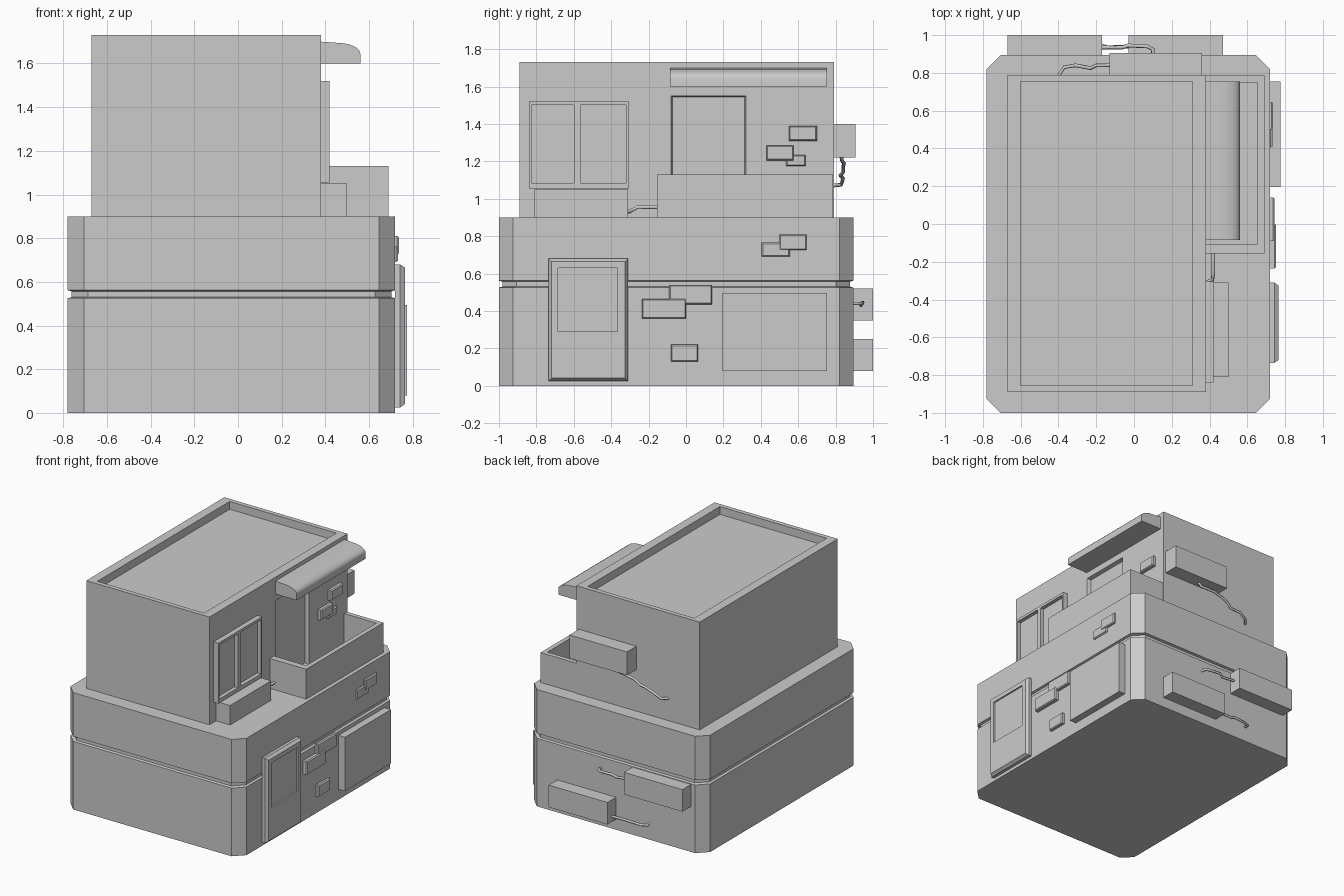
import bpy, bmesh
from math import radians, sin, cos
from mathutils import Vector

if "Cube" in bpy.data.objects:
    bpy.data.objects.remove(bpy.data.objects["Cube"])


def finish(name, bm):
    bmesh.ops.recalc_face_normals(bm, faces=bm.faces[:])
    me = bpy.data.meshes.new(name)
    bm.to_mesh(me)
    bm.free()
    ob = bpy.data.objects.new(name, me)
    bpy.context.collection.objects.link(ob)
    return ob


def box_bm(x, y, z):
    bm = bmesh.new()
    bmesh.ops.create_cube(bm, size=1)
    for v in bm.verts:
        for i, (a, b) in enumerate((x, y, z)):
            v.co[i] = a if v.co[i] < 0 else b
    return bm


def box(name, x, y, z):
    return finish(name, box_bm(x, y, z))


def outer_face(bm, axis):
    bm.normal_update()
    return max((f for f in bm.faces if f.normal[axis] > 0.9),
               key=lambda f: f.calc_area())


def recess(bm, face, rect, depth, taper=0.0005):
    """Inset a face to a rectangle given as {axis: (low, high)} and sink it."""
    bmesh.ops.inset_individual(bm, faces=[face], thickness=0.01)
    c = face.calc_center_median()
    for v in face.verts:
        for i, (a, b) in rect.items():
            v.co[i] = a if v.co[i] < c[i] else b
    bm.normal_update()
    bmesh.ops.inset_individual(bm, faces=[face], thickness=taper, depth=-depth)


def prism(name, outline, start, end):
    """Extrude an outline of 3D points by the vector end - start."""
    bm = bmesh.new()
    f = bm.faces.new([bm.verts.new(Vector(p)) for p in outline])
    r = bmesh.ops.extrude_face_region(bm, geom=[f], use_keep_orig=True)
    d = Vector(end) - Vector(start)
    for v in r["geom"]:
        if isinstance(v, bmesh.types.BMVert):
            v.co += d
    return finish(name, bm)


def bevelled(x, y, z, edge):
    """Box whose +x face is chamfered on all sides."""
    bm = box_bm((x[0], x[1] - edge), y, z)
    bmesh.ops.inset_individual(bm, faces=[outer_face(bm, 0)],
                               thickness=edge, depth=edge)
    return bm


def pipe(name, pts, r=0.01):
    cu = bpy.data.curves.new(name, 'CURVE')
    cu.dimensions = '3D'
    cu.bevel_depth, cu.bevel_resolution, cu.use_fill_caps = r, 1, True
    s = cu.splines.new('POLY')
    s.points.add(len(pts) - 1)
    for p, co in zip(s.points, pts):
        p.co = (*co, 1)
    bpy.context.collection.objects.link(bpy.data.objects.new(name, cu))


# Ground floor: chamfered block lofted through a groove
def ring(inset):
    x0, x1, y0, y1, c = -0.78 + inset, 0.72 - inset, -1 + inset, 0.895 - inset, 0.075
    return [(x0 + c, y0), (x1 - c, y0), (x1, y0 + c), (x1, y1 - c),
            (x1 - c, y1), (x0 + c, y1), (x0, y1 - c), (x0, y0 + c)]


bm = bmesh.new()
levels = [(0, 0), (0.525, 0), (0.53, 0.018), (0.557, 0.018), (0.562, 0), (0.9, 0)]
rings = [[bm.verts.new((x, y, z)) for x, y in ring(i)] for z, i in levels]
for a, b in zip(rings, rings[1:]):
    for k in range(8):
        n = (k + 1) % 8
        bm.faces.new((a[k], a[n], b[n], b[k]))
bm.faces.new(rings[0][::-1])
bm.faces.new(rings[-1])
finish("ground_floor", bm)

# Upper floor: sunken roof and recessed balcony door
bm = box_bm((-0.67, 0.38), (-0.89, 0.79), (0.9, 1.73))
recess(bm, outer_face(bm, 2), {0: (-0.60, 0.31), 1: (-0.855, 0.755)}, 0.06)
recess(bm, outer_face(bm, 0), {1: (-0.08, 0.32), 2: (0.902, 1.55)}, 0.03, 0.01)
finish("upper_floor", bm)

# Balcony parapet
u = [(0.38, -0.155), (0.69, -0.155), (0.69, 0.785), (0.38, 0.785),
     (0.38, 0.75), (0.655, 0.75), (0.655, -0.105), (0.38, -0.105)]
prism("balcony_wall", [(x, y, 0.9) for x, y in u], (0, 0, 0.9), (0, 0, 1.13))

# Curved awning over the balcony
arc = [(0.45 + 0.11 * sin(radians(a)), 1.645 + 0.05 * cos(radians(a)))
       for a in range(0, 91, 15)]
prof = [(0.38, 1.60), (0.38, 1.70)] + arc + [(0.56, 1.60)]
aw = prism("awning", [(x, -0.085, z) for x, z in prof], (0, -0.085, 0), (0, 0.755, 0))
bpy.context.view_layer.objects.active = aw
aw.select_set(True)
bpy.ops.object.shade_smooth_by_angle(angle=radians(35))

# Window: frame bars around two panes, with planter below
wy, wz = (-0.84, -0.305), (1.055, 1.52)
box("window_glass", (0.38, 0.39), wy, wz)
for n, y in (("left", (-0.84, -0.825)), ("middle", (-0.60, -0.565)), ("right", (-0.32, -0.305))):
    box("window_bar_" + n, (0.38, 0.42), y, wz)
for n, z in (("sill", (1.055, 1.085)), ("top", (1.50, 1.52))):
    box("window_" + n, (0.38, 0.42), wy, z)
box("planter", (0.38, 0.50), (-0.81, -0.31), (0.9, 1.05))

# Front door with window panel
bm = bevelled((0.72, 0.765), (-0.735, -0.31), (0.025, 0.68), 0.022)
bm.normal_update()
recess(bm, outer_face(bm, 0), {1: (-0.685, -0.365), 2: (0.29, 0.63)}, 0.012)
finish("door", bm)

# Garage panel
box("wall_panel", (0.72, 0.775), (0.195, 0.755), (0.08, 0.495))

# Exposed bricks: x range, y range, z range
bricks = [
    ((0.38, 0.41), (0.55, 0.70), (1.31, 1.39)),
    ((0.38, 0.41), (0.43, 0.575), (1.205, 1.285)),
    ((0.38, 0.40), (0.535, 0.64), (1.175, 1.235)),
    ((0.72, 0.737), (0.50, 0.645), (0.725, 0.81)),
    ((0.72, 0.732), (0.405, 0.555), (0.69, 0.765)),
    ((0.72, 0.745), (-0.09, 0.14), (0.435, 0.54)),
    ((0.72, 0.752), (-0.235, 0.0), (0.36, 0.465)),
    ((0.72, 0.745), (-0.08, 0.065), (0.13, 0.22)),
]
for i, b in enumerate(bricks):
    finish(f"brick_{i + 1}", bevelled(*b, 0.009))

# Air conditioners on the back
box("air_unit_low", (-0.03, 0.47), (0.89, 1.0), (0.08, 0.25))
box("air_unit_mid", (-0.67, -0.17), (0.89, 1.0), (0.35, 0.52))
box("air_unit_top", (-0.13, 0.36), (0.785, 0.905), (1.22, 1.40))

# Pipes
pipe("pipe_top", [(0.08, 0.83, 1.225), (0.06, 0.835, 1.20), (-0.06, 0.845, 1.19),
                  (-0.15, 0.84, 1.17), (-0.20, 0.84, 1.14), (-0.23, 0.825, 1.125),
                  (-0.31, 0.84, 1.11), (-0.37, 0.83, 1.075), (-0.40, 0.785, 1.07)])
pipe("pipe_mid", [(-0.17, 0.935, 0.44), (-0.06, 0.935, 0.43), (-0.03, 0.945, 0.445),
                  (0.07, 0.94, 0.44), (0.10, 0.925, 0.44), (0.10, 0.885, 0.44)])
pipe("pipe_low", [(-0.03, 0.94, 0.12), (-0.14, 0.935, 0.12), (-0.17, 0.945, 0.125),
                  (-0.27, 0.94, 0.12), (-0.31, 0.925, 0.12), (-0.31, 0.885, 0.12)])
pipe("pipe_planter", [(0.42, -0.155, 0.955), (0.42, -0.26, 0.955), (0.415, -0.295, 0.935),
                      (0.38, -0.31, 0.93)])
